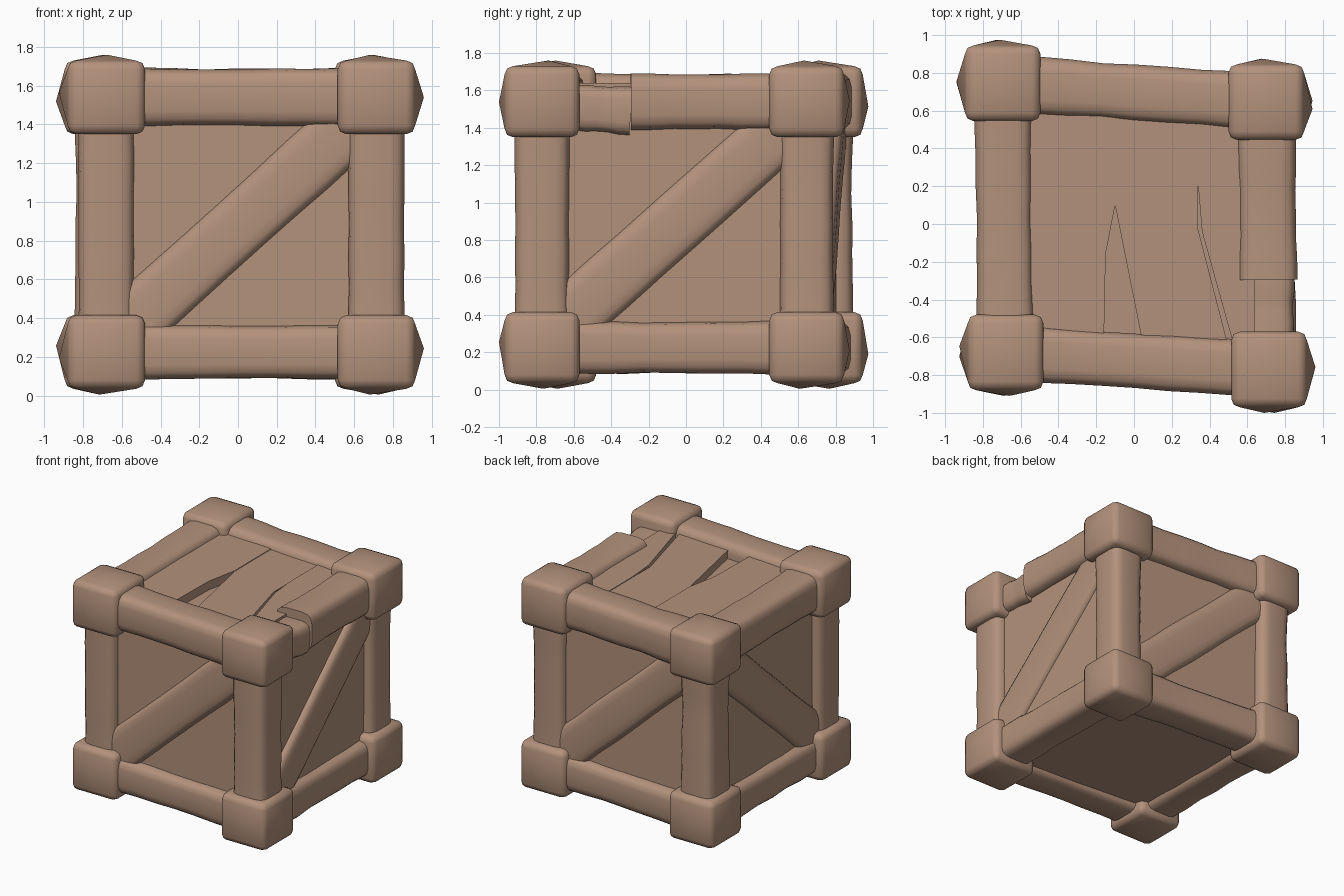
import bpy, bmesh, math, random
from mathutils import Vector

random.seed(4)
if "Cube" in bpy.data.objects:
    bpy.data.objects.remove(bpy.data.objects["Cube"])

wood = bpy.data.materials.new("weathered brown wood")
wood.use_nodes = True
tone = (0.45, 0.285, 0.2, 1)
wood.diffuse_color = tone
wood.node_tree.nodes["Principled BSDF"].inputs["Base Color"].default_value = tone

UP = Vector((0, 0, 1))
LOW, HIGH = 0.225, 1.54
# Posts of the slightly skewed crate: side (x, y) -> post axis
POSTS = {(-1, -1): Vector((-0.68, -0.68, 0)), (1, -1): Vector((0.715, -0.77, 0)),
         (1, 1): Vector((0.70, 0.645, 0)), (-1, 1): Vector((-0.695, 0.745, 0))}
RING = [(-1, -1), (1, -1), (1, 1), (-1, 1)]


def finish(name, bm, angle=50):
    bmesh.ops.recalc_face_normals(bm, faces=bm.faces)
    mesh = bpy.data.meshes.new(name)
    bm.to_mesh(mesh)
    bm.free()
    mesh.materials.append(wood)
    obj = bpy.data.objects.new(name, mesh)
    bpy.context.collection.objects.link(obj)
    bpy.ops.object.select_all(action="DESELECT")
    obj.select_set(True)
    bpy.context.view_layer.objects.active = obj
    bpy.ops.object.shade_smooth_by_angle(angle=math.radians(angle))
    return obj


def beam(name, a, b, out, half_width, half_depth, pinch=0.05, rings=9):
    """Rounded timber from a to b, hewn a little thinner in the middle."""
    along = (b - a).normalized()
    side = along.cross(out).normalized()
    out = side.cross(along)
    bm = bmesh.new()
    loops = []
    for i in range(rings):
        t = i / (rings - 1)
        scale = 1 - pinch * math.sin(math.pi * t) + random.uniform(-0.025, 0.025)
        loop = []
        for k in range(16):
            ang = math.tau * (k + 0.5) / 16
            c, s = math.cos(ang), math.sin(ang)
            u = math.copysign(abs(c) ** 0.45, c) * half_width * scale
            v = math.copysign(abs(s) ** 0.45, s) * half_depth * scale
            loop.append(bm.verts.new(a.lerp(b, t) + side * u + out * v))
        loops.append(loop)
    for p, q in zip(loops, loops[1:]):
        for k in range(16):
            j = (k + 1) % 16
            bm.faces.new((p[k], p[j], q[j], q[k]))
    bm.faces.new(loops[0])
    bm.faces.new(loops[-1])
    return finish(name, bm)


def prism(name, outline, bottom, top):
    """Plan outline extruded between two heights."""
    bm = bmesh.new()
    face = bm.faces.new([bm.verts.new((x, y, bottom)) for x, y in outline])
    new = bmesh.ops.extrude_face_region(bm, geom=[face])["geom"]
    for v in new:
        if isinstance(v, bmesh.types.BMVert):
            v.co.z = top
    return finish(name, bm, 30)


def corner_cap(name, centre, signs):
    """Rounded block whose outward faces rise to a blunt point."""
    bm = bmesh.new()
    bmesh.ops.create_cube(bm, size=1)
    for v in bm.verts:
        v.co = Vector((v.co.x * 0.4, v.co.y * 0.4, v.co.z * 0.38))
    bmesh.ops.bevel(bm, geom=list(bm.edges), offset=0.045, segments=2,
                    profile=0.5, affect="EDGES")
    bm.normal_update()
    for axis, rise in enumerate((0.045, 0.03, 0.03)):
        want = Vector((0, 0, 0))
        want[axis] = signs[axis]
        face = max(bm.faces, key=lambda f: f.normal.dot(want) * 10 + f.calc_area())
        apex = bmesh.ops.poke(bm, faces=[face])["verts"][0]
        apex.co += want * rise
        for other in range(3):
            if other != axis:
                apex.co[other] += random.uniform(-0.04, 0.04)
    bmesh.ops.translate(bm, verts=bm.verts, vec=centre)
    finish(name, bm)


def label(sx, sy):
    return ("front" if sy < 0 else "back") + ("_left" if sx > 0 else "_right")


# Corner caps and upright posts
for (sx, sy), p in POSTS.items():
    for sz, z, level in ((-1, LOW, "lower"), (1, HIGH, "upper")):
        corner_cap(f"{level}_{label(sx, sy)}_cap", p + UP * z, (sx, sy, sz))
    beam(f"{label(sx, sy)}_post", p + UP * LOW, p + UP * HIGH,
         Vector((0, sy, 0)), 0.15, 0.15)

# Rails and diagonal braces, side by side round the crate
SIDES = ["front", "left", "back", "right"]
for i, side in enumerate(SIDES):
    a, b = POSTS[RING[i]], POSTS[RING[(i + 1) % 4]]
    out = (b - a).cross(UP).normalized()
    beam(side + "_lower_rail", a + UP * LOW, b + UP * LOW, out, 0.145, 0.15, 0.06)
    if side == "left":
        # The left upper rail is broken near the front
        gap = a.lerp(b, 0.335)
        beam("left_upper_rail", gap + UP * HIGH, b + UP * HIGH, out, 0.155, 0.16)
        beam("left_upper_rail_stub", a + UP * (HIGH - 0.02),
             gap + UP * (HIGH - 0.05), out, 0.13, 0.14)
    else:
        beam(side + "_upper_rail", a + UP * HIGH, b + UP * HIGH, out, 0.155, 0.155)
    # The right side leans the other way round from the rest
    start, end = (b, a) if side == "right" else (a, b)
    shift = out * 0.03
    beam(side + "_brace", start + UP * (LOW + 0.03) + shift,
         end + UP * (HIGH - 0.03) + shift, out, 0.165, 0.09, 0.02)

# Inner box forming the side panels and floor
core = [(p.x + sx * 0.07, p.y + sy * 0.07)
        for (sx, sy), p in ((s, POSTS[s]) for s in RING)]
prism("inner_box", core, LOW - 0.09, HIGH + 0.03)

# Lid planks with two split gaps toward the front
prism("right_lid_plank", [(-0.6, -0.65), (-0.16, -0.65), (-0.15, -0.16),
                          (-0.1, 0.1), (-0.1, 0.68), (-0.6, 0.7)],
      HIGH, HIGH + 0.10)
prism("middle_lid_plank", [(0.05, -0.65), (0.5, -0.65), (0.34, -0.03),
                           (0.34, 0.66), (-0.1, 0.68), (-0.1, 0.1)],
      HIGH, HIGH + 0.095)
prism("left_lid_plank", [(0.53, -0.65), (0.64, -0.65), (0.64, 0.62),
                         (0.34, 0.66), (0.34, 0.2), (0.36, -0.04)],
      HIGH, HIGH + 0.10)
